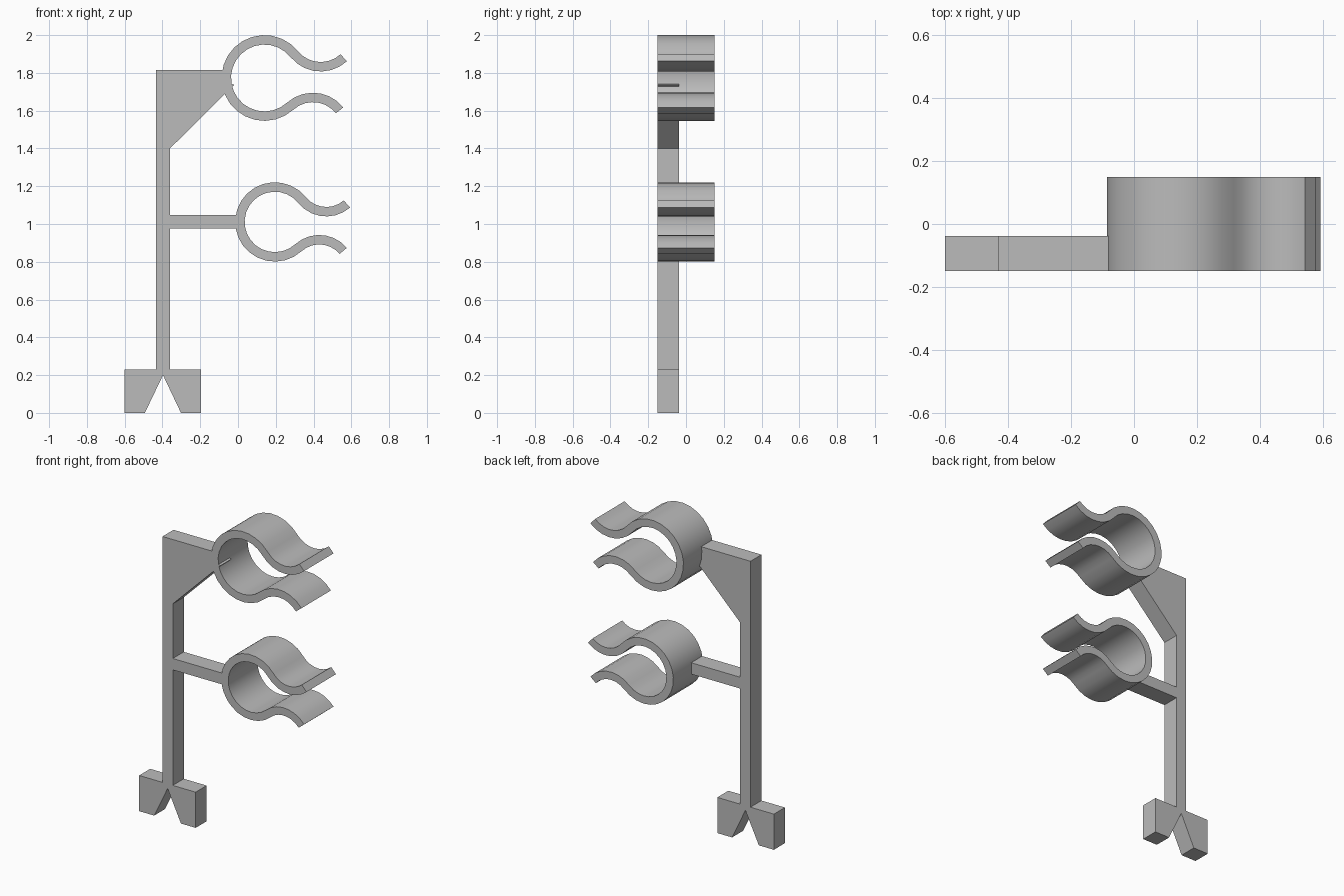
import bpy, bmesh
from math import sin, cos, radians, degrees, atan2, sqrt, asin

cube = bpy.data.objects.get("Cube")
if cube:
    bpy.data.objects.remove(cube)

FRONT, FRAME_BACK, CLIP_BACK = -0.15, -0.038, 0.15

grey = bpy.data.materials.new("plain_grey")
grey.use_nodes = True
colour = (0.5, 0.5, 0.5, 1)
grey.diffuse_color = colour
grey.node_tree.nodes["Principled BSDF"].inputs["Base Color"].default_value = colour


def extrude_outline(name, outline, back, strip=False):
    """Solid from an x-z outline, running from the front plane to back.
    A strip outline (one side out, other side back) gets quad end caps."""
    bm = bmesh.new()
    near = [bm.verts.new((x, FRONT, z)) for x, z in outline]
    far = [bm.verts.new((x, back, z)) for x, z in outline]
    n = len(outline)
    for i in range(n):
        j = (i + 1) % n
        bm.faces.new((near[i], near[j], far[j], far[i]))
    for ring in (near, far):
        if strip:
            for i in range(n // 2 - 1):
                bm.faces.new((ring[i], ring[i + 1], ring[n - 2 - i], ring[n - 1 - i]))
        else:
            bm.faces.new(ring)
    bmesh.ops.recalc_face_normals(bm, faces=bm.faces)
    mesh = bpy.data.meshes.new(name)
    bm.to_mesh(mesh)
    bm.free()
    mesh.materials.append(grey)
    obj = bpy.data.objects.new(name, mesh)
    bpy.context.collection.objects.link(obj)
    return obj


def clip(name, cx, cz, radius, flare, reach, end_x, tilt=-4.5, thick=0.05):
    """Open ring whose two lips curl outward, tangent to the ring."""
    fz = sqrt((radius + flare) ** 2 - reach ** 2)      # flare arc centre height
    join = degrees(atan2(fz, reach))
    lip_end = -90 + degrees(asin((end_x - reach) / flare))
    h = thick / 2

    # upper half as (outer point, inner point) pairs, from the back to the lip
    pairs = []
    steps = 10
    for i in range(steps + 1):
        a = radians(180 + (join - 180) * i / steps)
        pairs.append([((radius + s) * cos(a), (radius + s) * sin(a)) for s in (h, -h)])
    start = join - 180
    steps = 7
    for i in range(1, steps + 1):
        a = radians(start + (lip_end - start) * i / steps)
        pairs.append([(reach + (flare - s) * cos(a), fz + (flare - s) * sin(a)) for s in (h, -h)])

    # mirror into the lower half
    lower = [[(x, -z) for x, z in p] for p in pairs[1:]]
    path = pairs[::-1] + lower
    outline = [p[0] for p in path] + [p[1] for p in reversed(path)]
    c, s = cos(radians(tilt)), sin(radians(tilt))
    outline = [(cx + x * c - z * s, cz + x * s + z * c) for x, z in outline]
    obj = extrude_outline(name, outline, CLIP_BACK, strip=True)
    bpy.ops.object.select_all(action="DESELECT")
    obj.select_set(True)
    bpy.context.view_layer.objects.active = obj
    bpy.ops.object.shade_smooth_by_angle(angle=radians(30))


# Post with notched foot, side arm and gusset
left, right = -0.433, -0.36
frame = [
    (-0.6, 0), (-0.493, 0), (-0.397, 0.2), (-0.302, 0), (-0.197, 0),   # foot
    (-0.197, 0.23), (right, 0.23),
    (right, 0.975), (0.005, 0.975), (0.005, 1.048), (right, 1.048),    # arm
    (right, 1.4), (-0.02, 1.737), (-0.045, 1.745), (-0.07, 1.815),     # gusset
    (left, 1.815), (left, 0.23), (-0.6, 0.23),
]
extrude_outline("post_frame", frame, FRAME_BACK)

# Clips
clip("upper_clip", 0.14, 1.773, 0.202, 0.18, 0.278, 0.41)
clip("lower_clip", 0.195, 1.011, 0.185, 0.165, 0.255, 0.373)
